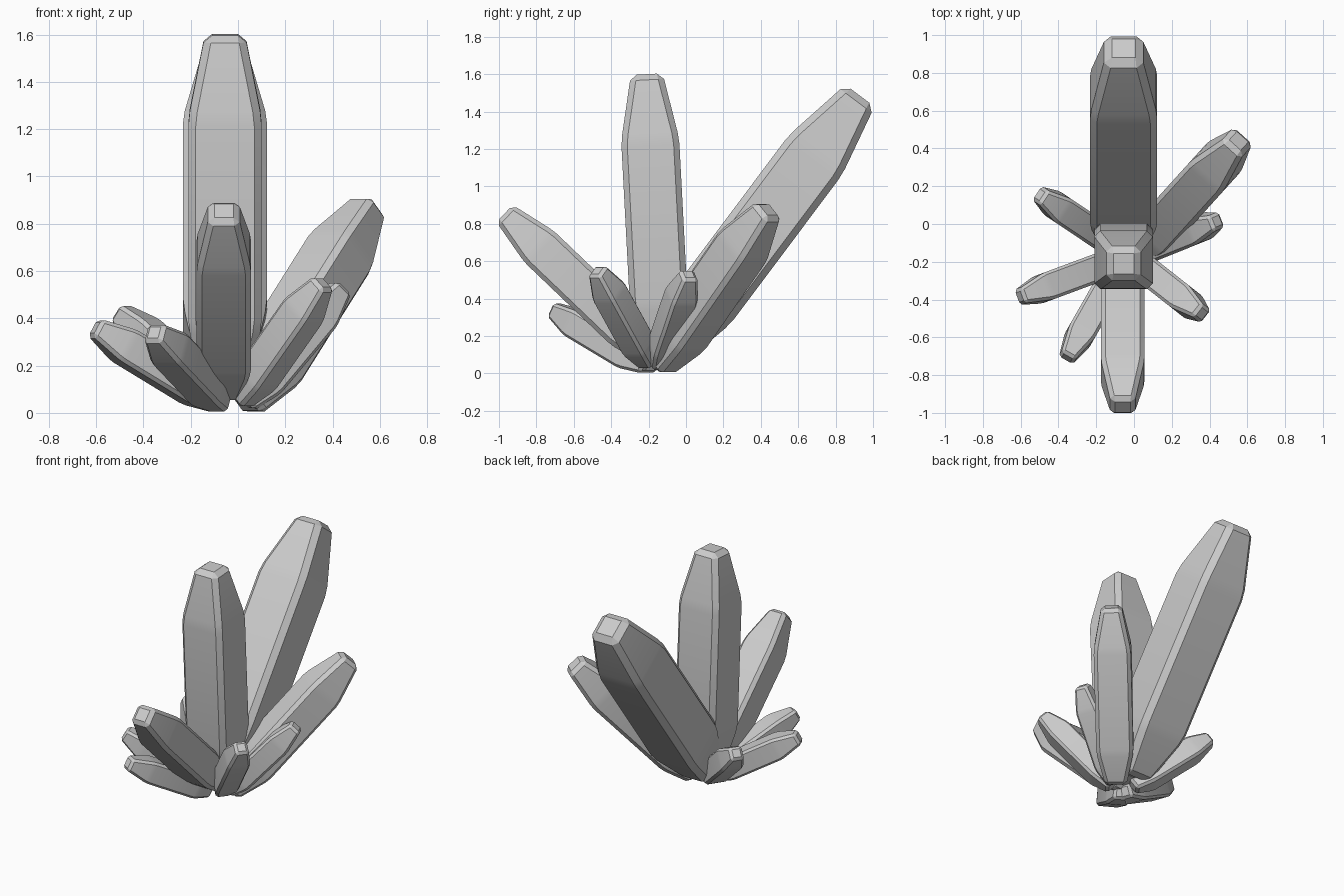
import bpy, bmesh
from mathutils import Vector

if "Cube" in bpy.data.objects:
    bpy.data.objects.remove(bpy.data.objects["Cube"])

# Section profile along a crystal: (fraction of length, fraction of full width)
PROFILE = [(0.0, 0.58), (0.19, 1.0), (0.77, 1.0), (1.0, 0.55)]


def crystal(name, base, tip, width):
    """Square shard from base to tip, swelling then tapering, with chamfered edges."""
    base, tip = Vector(base), Vector(tip)
    axis = tip - base
    d = axis.normalized()
    flat = Vector((d.x, d.y, 0))
    if abs(d.x) < 0.02:                       # upright shards stay square to x
        side = Vector((1, 0, 0))
    else:
        side = Vector((0, 0, 1)).cross(flat).normalized()
    up = d.cross(side).normalized()

    bm = bmesh.new()
    rings = []
    for t, k in PROFILE:
        h = width * k / 2
        c = base + axis * t
        rings.append([bm.verts.new(c + side * a * h + up * b * h)
                      for a, b in ((-1, -1), (1, -1), (1, 1), (-1, 1))])
    for r0, r1 in zip(rings, rings[1:]):
        for i in range(4):
            j = (i + 1) % 4
            bm.faces.new((r0[i], r0[j], r1[j], r1[i]))
    bm.faces.new(rings[0][::-1])
    bm.faces.new(rings[-1])
    bmesh.ops.recalc_face_normals(bm, faces=bm.faces[:])
    bmesh.ops.bevel(bm, geom=bm.edges[:], offset=width * 0.1,
                    offset_type='OFFSET', segments=1, affect='EDGES')
    me = bpy.data.meshes.new(name)
    bm.to_mesh(me)
    bm.free()
    ob = bpy.data.objects.new(name, me)
    bpy.context.collection.objects.link(ob)
    bpy.ops.object.select_all(action='DESELECT')
    ob.select_set(True)
    bpy.context.view_layer.objects.active = ob
    bpy.ops.object.shade_smooth_by_angle(angle=0.35)


# Large shards
crystal("tall_back_crystal", (-0.055, -0.10, 0.11), (-0.055, 0.93, 1.485), 0.355)
crystal("upright_crystal", (-0.055, -0.13, 0.08), (-0.055, -0.21, 1.60), 0.31)

# Medium shards
crystal("right_back_crystal", (0.03, -0.14, 0.04), (0.555, 0.44, 0.875), 0.235)
crystal("front_crystal", (-0.06, -0.17, 0.09), (-0.06, -0.97, 0.855), 0.23)

# Small shards around the foot
crystal("small_right_crystal", (0.03, -0.15, 0.04), (0.44, 0.015, 0.53), 0.15)
crystal("small_front_right_crystal", (0.01, -0.20, 0.05), (0.36, -0.475, 0.55), 0.15)
crystal("small_left_back_crystal", (-0.09, -0.12, 0.05), (-0.50, 0.155, 0.425), 0.15)
crystal("small_left_crystal", (-0.08, -0.19, 0.04), (-0.605, -0.385, 0.36), 0.15)
crystal("small_front_left_crystal", (-0.07, -0.21, 0.04), (-0.355, -0.71, 0.34), 0.15)
